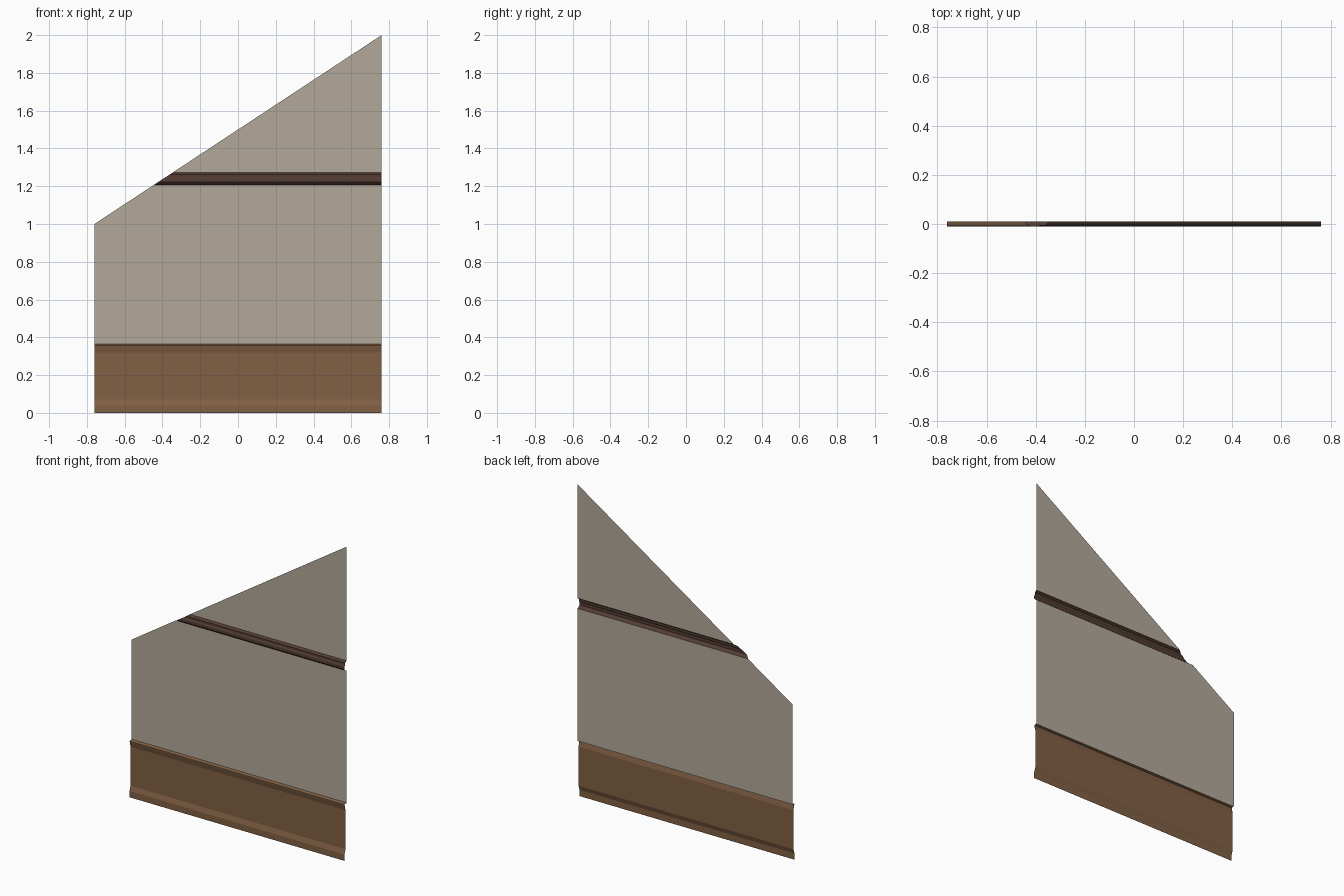
import bpy, bmesh

if "Cube" in bpy.data.objects:
    bpy.data.objects.remove(bpy.data.objects["Cube"])

HALF = 0.76          # half width of the panel
WALL_Y = 0.01        # plane of the wall sheet


def material(name, rgb):
    m = bpy.data.materials.new(name)
    m.diffuse_color = (*rgb, 1.0)
    m.use_nodes = True
    m.node_tree.nodes["Principled BSDF"].inputs["Base Color"].default_value = m.diffuse_color
    return m


def left_x(z):
    # left boundary: vertical up to z = 1, then the raking stair slope
    return -HALF if z <= 1 else -HALF + (z - 1) * 2 * HALF


def strip(name, profile, mat):
    """Sweep an open (y, z) profile across the panel, cut by the slope."""
    bm = bmesh.new()
    rows = [(bm.verts.new((left_x(z), y, z)), bm.verts.new((HALF, y, z)))
            for y, z in profile]
    for (a, b), (c, d) in zip(rows, rows[1:]):
        bm.faces.new((a, b, d, c))
    bmesh.ops.remove_doubles(bm, verts=bm.verts, dist=1e-5)
    me = bpy.data.meshes.new(name)
    bm.to_mesh(me)
    bm.free()
    me.materials.append(mat)
    ob = bpy.data.objects.new(name, me)
    bpy.context.collection.objects.link(ob)
    return ob


plaster = material("warm_grey_plaster", (0.45, 0.395, 0.325))
wood = material("brown_wood", (0.220, 0.117, 0.058))
dark_wood = material("dark_wood", (0.086, 0.046, 0.034))

# Wall sheets below and above the rail
strip("lower_wall", [(WALL_Y, 0.36), (WALL_Y, 1.0), (WALL_Y, 1.207)], plaster)
strip("upper_wall", [(WALL_Y, 1.272), (WALL_Y, 2.0)], plaster)

# Wood skirting with stepped foot and moulded cap
strip("skirting", [(-0.01, 0.0), (-0.01, 0.04), (0.0, 0.07), (0.0, 0.32),
                   (-0.008, 0.352), (-0.008, 0.358), (WALL_Y, 0.364)], wood)

# Dark moulded chair rail
strip("chair_rail", [(WALL_Y, 1.207), (-0.003, 1.215), (-0.01, 1.223),
                     (-0.01, 1.240), (-0.004, 1.250), (-0.004, 1.262),
                     (WALL_Y, 1.272)], dark_wood)
